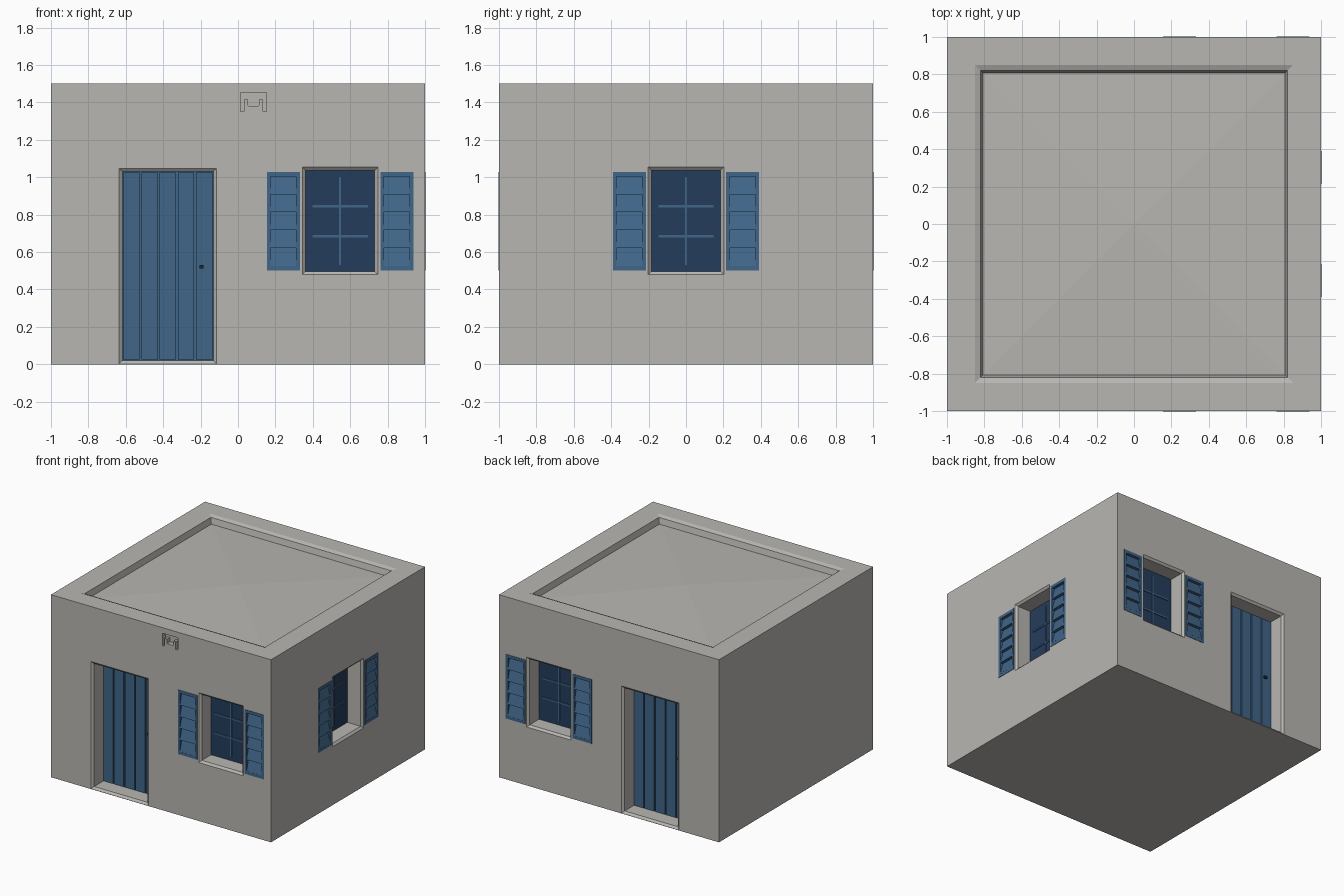
import bpy, bmesh
from math import pi
from mathutils import Matrix

cube = bpy.data.objects.get("Cube")
if cube:
    bpy.data.objects.remove(cube)


def material(name, rgb):
    m = bpy.data.materials.new(name)
    m.use_nodes = True
    m.diffuse_color = (*rgb, 1)
    m.node_tree.nodes["Principled BSDF"].inputs["Base Color"].default_value = (*rgb, 1)
    return m


PLASTER = material("plaster", (0.48, 0.47, 0.445))
BLUE = material("painted_wood_blue", (0.052, 0.132, 0.25))
NAVY = material("window_navy", (0.018, 0.046, 0.108))
DARK = material("dark_iron", (0.015, 0.018, 0.025))

# Each side is drawn in the front's frame (u across, d depth inwards, v up), then turned
FRONT = Matrix()
BACK = Matrix.Rotation(pi, 4, 'Z')
LEFT = Matrix.Rotation(pi / 2, 4, 'Z')
ROOF = Matrix.Translation((0, 0, 0.5)) @ Matrix.Rotation(-pi / 2, 4, 'X')


def loft(bm, rings, side):
    """Closed solid through a list of rings of (u, d, v) points."""
    loops = [[bm.verts.new(side @ Matrix.Translation((0, -1, 0)) @ Matrix.Translation(p).to_translation())
              for p in ring] for ring in rings]
    n = len(loops[0])
    for a, b in zip(loops, loops[1:]):
        for i in range(n):
            j = (i + 1) % n
            bm.faces.new((a[i], a[j], b[j], b[i]))
    bm.faces.new(loops[0])
    bm.faces.new(loops[-1])


def rect(u, v, hu, hv, d):
    return [(u - hu, d, v - hv), (u + hu, d, v - hv), (u + hu, d, v + hv), (u - hu, d, v + hv)]


def box(bm, side, u, v, hu, hv, d0, d1):
    loft(bm, [rect(u, v, hu, hv, d0), rect(u, v, hu, hv, d1)], side)


def finish(bm, name, mat):
    bmesh.ops.recalc_face_normals(bm, faces=bm.faces)
    me = bpy.data.meshes.new(name)
    bm.to_mesh(me)
    bm.free()
    me.materials.append(mat)
    ob = bpy.data.objects.new(name, me)
    bpy.context.scene.collection.objects.link(ob)
    return ob


def recess(bm, side, u, v, hu, hv, bevel, depth):
    """Cutter for an opening with a splayed edge."""
    loft(bm, [rect(u, v, hu + bevel, hv + bevel, -0.05), rect(u, v, hu + bevel, hv + bevel, 0),
              rect(u, v, hu, hv, 0.015), rect(u, v, hu, hv, depth)], side)


cutters = bmesh.new()
SHUTTER_U, SHUTTER_V, SHUTTER_HU, SHUTTER_HV = 0.303, 0.765, 0.088, 0.264


def shutter(bm, side, u):
    box(cutters, side, u, SHUTTER_V, SHUTTER_HU, SHUTTER_HV, -0.05, 0.03)
    face, back, inner, pitch, top = -0.003, 0.03, 0.068, 0.0955, 1.004
    for s in (-1, 1):
        box(bm, side, u + s * (SHUTTER_HU + inner) / 2, SHUTTER_V,
            (SHUTTER_HU - inner) / 2, SHUTTER_HV, face, back)
        box(bm, side, u, SHUTTER_V + s * 0.2515, inner, 0.0125, face, back)
    # Tilted slats
    for i in range(5):
        t = top - i * pitch
        profile = [(0.022, t), (face, t - pitch), (back, t - pitch), (back, t)]
        loft(bm, [[(u + s * inner, d, v) for d, v in profile] for s in (-1, 1)], side)


def window(name, side, u):
    recess(cutters, side, u, 0.767, 0.185, 0.27, 0.017, 0.15)
    pane = bmesh.new()
    box(pane, side, u, 0.767, 0.185, 0.27, 0.135, 0.16)
    finish(pane, name + "_pane", NAVY)
    bars = bmesh.new()
    box(bars, side, u, 0.767, 0.006, 0.235, 0.128, 0.14)
    for v in (0.685, 0.845):
        box(bars, side, u, v, 0.148, 0.006, 0.128, 0.14)
    finish(bars, name + "_glazing_bars", BLUE)
    shutters = bmesh.new()
    for s in (-1, 1):
        shutter(shutters, side, u + s * SHUTTER_U)
    finish(shutters, name + "_shutters", BLUE)


def door(name, side, u):
    recess(cutters, side, u, 0.525, 0.243, 0.505, 0.018, 0.15)
    bm = bmesh.new()
    box(bm, side, u, 0.525, 0.243, 0.505, 0.14, 0.16)
    for i in range(-2, 3):
        box(bm, side, u + i * 0.0972, 0.525, 0.0436, 0.5, 0.128, 0.15)
    finish(bm, name, BLUE)
    knob = bmesh.new()
    box(knob, side, u + 0.18, 0.522, 0.011, 0.009, 0.112, 0.13)
    finish(knob, name + "_knob", DARK)


window("front_window", FRONT, 0.546)
window("left_window", LEFT, 0)
window("back_window", BACK, -0.546)
door("front_door", FRONT, -0.375)
door("back_door", BACK, 0.375)

# Small notched vent in the front wall
half = [(0.07, 1.454), (0.07, 1.352), (0.05, 1.352), (0.05, 1.416), (0.03, 1.416), (0.03, 1.385), (0.024, 1.379)]
outline = [(0.083 - a, v) for a, v in half] + [(0.083 + a, v) for a, v in reversed(half)]
loft(cutters, [[(u, d, v) for u, v in outline] for d in (-0.05, 0.04)], FRONT)

# Sunken roof with a floor that rises gently to the middle
loft(cutters, [rect(0, 0, h, h, d) for h, d in
               ((0.85, -0.05), (0.85, 0), (0.82, 0.012), (0.808, 0.06), (0.004, 0.035))], ROOF)

# Wall block, with all openings cut at once
block = bmesh.new()
box(block, FRONT, 0, 0.75, 1, 0.75, 0, 2)
house = finish(block, "house_walls", PLASTER)
cutter = finish(cutters, "opening_cutters", PLASTER)
cut = house.modifiers.new("openings", 'BOOLEAN')
cut.operation = 'DIFFERENCE'
cut.solver = 'EXACT'
cut.object = cutter
bpy.context.view_layer.update()
cut_mesh = bpy.data.meshes.new_from_object(house.evaluated_get(bpy.context.evaluated_depsgraph_get()))
house.modifiers.clear()
house.data = cut_mesh
bpy.data.objects.remove(cutter)
